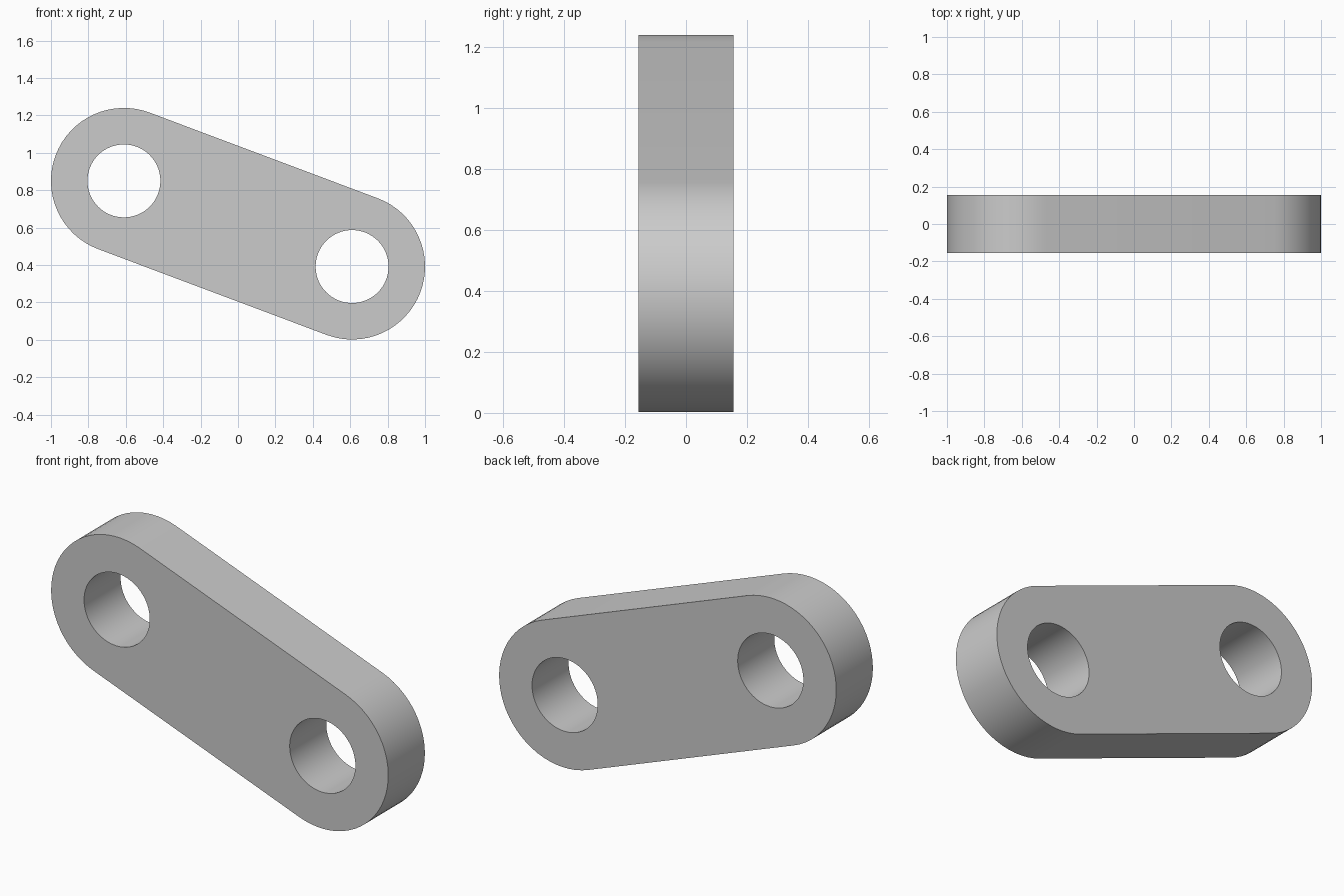
import bpy, bmesh, math
from mathutils import Vector

if "Cube" in bpy.data.objects:
    bpy.data.objects.remove(bpy.data.objects["Cube"])

R_OUT, R_HOLE, HALF_T = 0.39, 0.195, 0.155
UPPER, LOWER = Vector((-0.61, 0.85)), Vector((0.61, 0.392))
SEG = 64


def arc(centre, radius, start, sweep, count):
    return [(centre.x + radius * math.cos(start + sweep * i / count),
             centre.y + radius * math.sin(start + sweep * i / count))
            for i in range(count)]


def add_loop(bm, points):
    verts = [bm.verts.new((x, -HALF_T, z)) for x, z in points]
    return [bm.edges.new((v, verts[(i + 1) % len(verts)])) for i, v in enumerate(verts)]


bm = bmesh.new()
axis = LOWER - UPPER
tilt = math.atan2(axis.y, axis.x)

# Outer outline: two half circles joined by tangent straight edges
half = SEG // 2
step = math.pi / half
outline = (arc(LOWER, R_OUT, tilt - math.pi / 2, math.pi + step, half + 1)
           + arc(UPPER, R_OUT, tilt + math.pi / 2, math.pi + step, half + 1))
edges = add_loop(bm, outline)

# Pin holes
for centre in (UPPER, LOWER):
    edges += add_loop(bm, arc(centre, R_HOLE, 0, 2 * math.pi, SEG))

# Front face, then thickness
bmesh.ops.triangle_fill(bm, use_beauty=True, use_dissolve=False, edges=edges)
result = bmesh.ops.extrude_face_region(bm, geom=bm.faces[:], use_keep_orig=True)
moved = [g for g in result["geom"] if isinstance(g, bmesh.types.BMVert)]
bmesh.ops.translate(bm, verts=moved, vec=(0, 2 * HALF_T, 0))
bmesh.ops.recalc_face_normals(bm, faces=bm.faces[:])

mesh = bpy.data.meshes.new("link_plate")
bm.to_mesh(mesh)
bm.free()
link = bpy.data.objects.new("link_plate", mesh)
bpy.context.collection.objects.link(link)
bpy.context.view_layer.objects.active = link
link.select_set(True)
bpy.ops.object.shade_smooth_by_angle(angle=math.radians(30))
